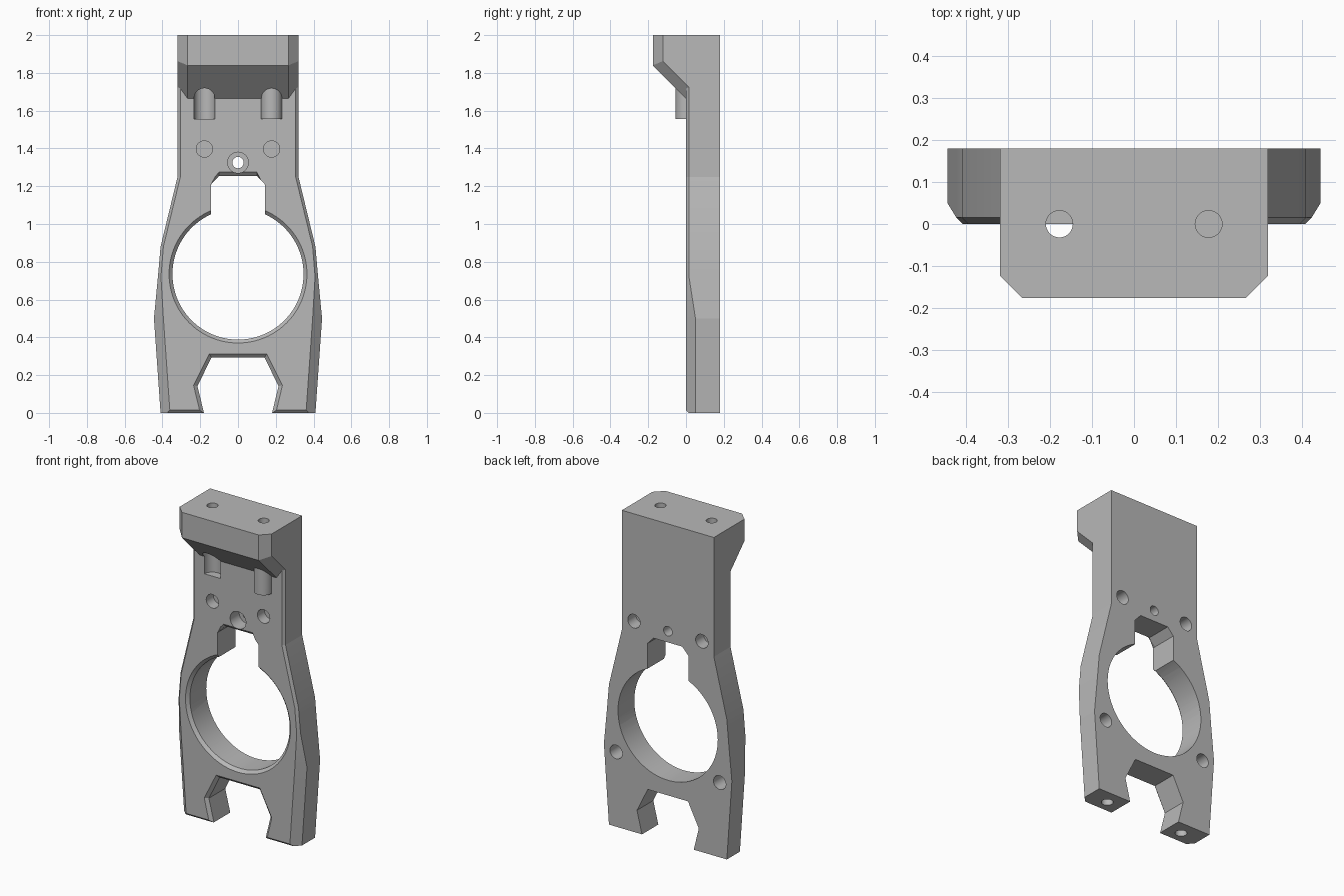
import bpy, bmesh, math
from mathutils import Matrix, Vector

if "Cube" in bpy.data.objects:
    bpy.data.objects.remove(bpy.data.objects["Cube"], do_unlink=True)

grey = bpy.data.materials.new("plain grey")
grey.use_nodes = True
colour = (0.48, 0.48, 0.48, 1)
grey.diffuse_color = colour
grey.node_tree.nodes["Principled BSDF"].inputs["Base Color"].default_value = colour


def finish(name, bm):
    bmesh.ops.recalc_face_normals(bm, faces=bm.faces)
    mesh = bpy.data.meshes.new(name)
    bm.to_mesh(mesh)
    bm.free()
    mesh.materials.append(grey)
    ob = bpy.data.objects.new(name, mesh)
    bpy.context.collection.objects.link(ob)
    return ob


def loft(name, rings):
    """Skin a stack of closed rings and cap both ends."""
    bm = bmesh.new()
    rows = [[bm.verts.new(p) for p in ring] for ring in rings]
    n = len(rows[0])
    for a, b in zip(rows, rows[1:]):
        for i in range(n):
            j = (i + 1) % n
            bm.faces.new((a[i], a[j], b[j], b[i]))
    bm.faces.new(rows[0])
    bm.faces.new(rows[-1])
    return finish(name, bm)


def rod(name, start, end, r1, r2=None, segments=48):
    start, end = Vector(start), Vector(end)
    axis = end - start
    turn = axis.to_track_quat('Z', 'Y').to_matrix().to_4x4()
    bm = bmesh.new()
    bmesh.ops.create_cone(bm, cap_ends=True, segments=segments, radius1=r1,
                          radius2=r1 if r2 is None else r2, depth=axis.length,
                          matrix=Matrix.Translation((start + end) / 2) @ turn)
    return finish(name, bm)


def combine(target, tool, operation):
    mod = target.modifiers.new("join", 'BOOLEAN')
    mod.operation = operation
    mod.solver = 'EXACT'
    mod.object = tool
    bpy.context.view_layer.objects.active = target
    bpy.ops.object.modifier_apply(modifier=mod.name)
    bpy.data.objects.remove(tool, do_unlink=True)


def chamfered_cutter(name, inner, outer, depth=0.018):
    """Through cutter along y from half profiles; outer is its size at the front face."""
    both = lambda pts: pts + [(-x, z) for x, z in reversed(pts)]
    wide = [(2 * a - c, 2 * b - d) for (a, b), (c, d) in zip(outer, inner)]
    layers = ((wide, -depth), (inner, depth), (inner, 0.3))
    return loft(name, [[(x, y, z) for x, z in both(p)] for p, y in layers])


BACK = 0.18

# Plate: height, half width, edge chamfer, front face position
stations = [(0, .41, .05, .015), (.015, .411, .05, 0), (.5, .445, .05, 0),
            (.72, .424, .016, 0), (.88, .41, .015, 0), (1.25, .32, .015, 0),
            (2, .32, .015, 0)]
rings = []
for z, w, c, front in stations:
    e = w - c + front
    rings.append([(-w, BACK, z), (w, BACK, z), (w, c, z),
                  (e, front, z), (-e, front, z), (-w, c, z)])
bracket = loft("bracket_body", rings)

# Overhanging head with chamfered corners
bm = bmesh.new()
for s in (-1, 1):
    for x, y, z in ((.267, -.176, 2), (.267, -.176, 1.84), (.267, .1, 1.564),
                    (.32, -.123, 2), (.32, -.123, 1.862), (.32, .1, 1.639),
                    (.32, .1, 2)):
        bm.verts.new((s * x, y, z))
bmesh.ops.convex_hull(bm, input=bm.verts)
bmesh.ops.dissolve_limit(bm, angle_limit=0.01, verts=bm.verts, edges=bm.edges)
combine(bracket, finish("head", bm), 'UNION')

cutters = []
# Large bore with front lip
BORE_Z = .735
cutters.append(rod("bore", (0, -.1, BORE_Z), (0, .3, BORE_Z), .347, segments=96))
cutters.append(rod("bore_lip", (0, -.02, BORE_Z), (0, .02, BORE_Z), .385, .345, 96))

# Keyway above the bore and notch between the legs
cutters.append(chamfered_cutter("keyway", [(.142, .8), (.142, 1.21), (.1, 1.255)],
                                [(.142, .8), (.142, 1.21), (.1, 1.274)]))
cutters.append(chamfered_cutter(
    "leg_notch", [(.146, -.1), (.18, 0), (.215, .142), (.14, .293)],
    [(.166, -.1), (.2, 0), (.235, .145), (.152, .311)]))

# Central screw hole with counterbore
cutters.append(rod("centre_hole", (0, -.1, 1.325), (0, .3, 1.325), .03))
cutters.append(rod("centre_counterbore", (0, -.1, 1.325), (0, .09, 1.325), .055))

# Paired holes
for s in (-1, 1):
    x = s * .178
    cutters += [
        rod("head_hole", (x, 0, 1.6), (x, 0, 2.1), .032),
        rod("head_counterbore", (x, 0, 1.555), (x, 0, 1.8), .055),
        rod("front_hole", (x, -.05, 1.397), (x, .07, 1.397), .043),
        rod("upper_back_hole", (s * .236, .1, 1.325), (s * .236, .3, 1.325), .043),
        rod("lower_back_hole", (s * .36, .08, .47), (s * .36, .3, .47), .043),
        rod("leg_hole", (s * .275, .09, -.1), (s * .275, .09, .15), .034),
    ]
for cutter in cutters:
    combine(bracket, cutter, 'DIFFERENCE')

# Smooth the round walls only
bpy.ops.object.select_all(action='DESELECT')
bracket.select_set(True)
bpy.context.view_layer.objects.active = bracket
bpy.ops.object.shade_smooth_by_angle(angle=math.radians(9))
